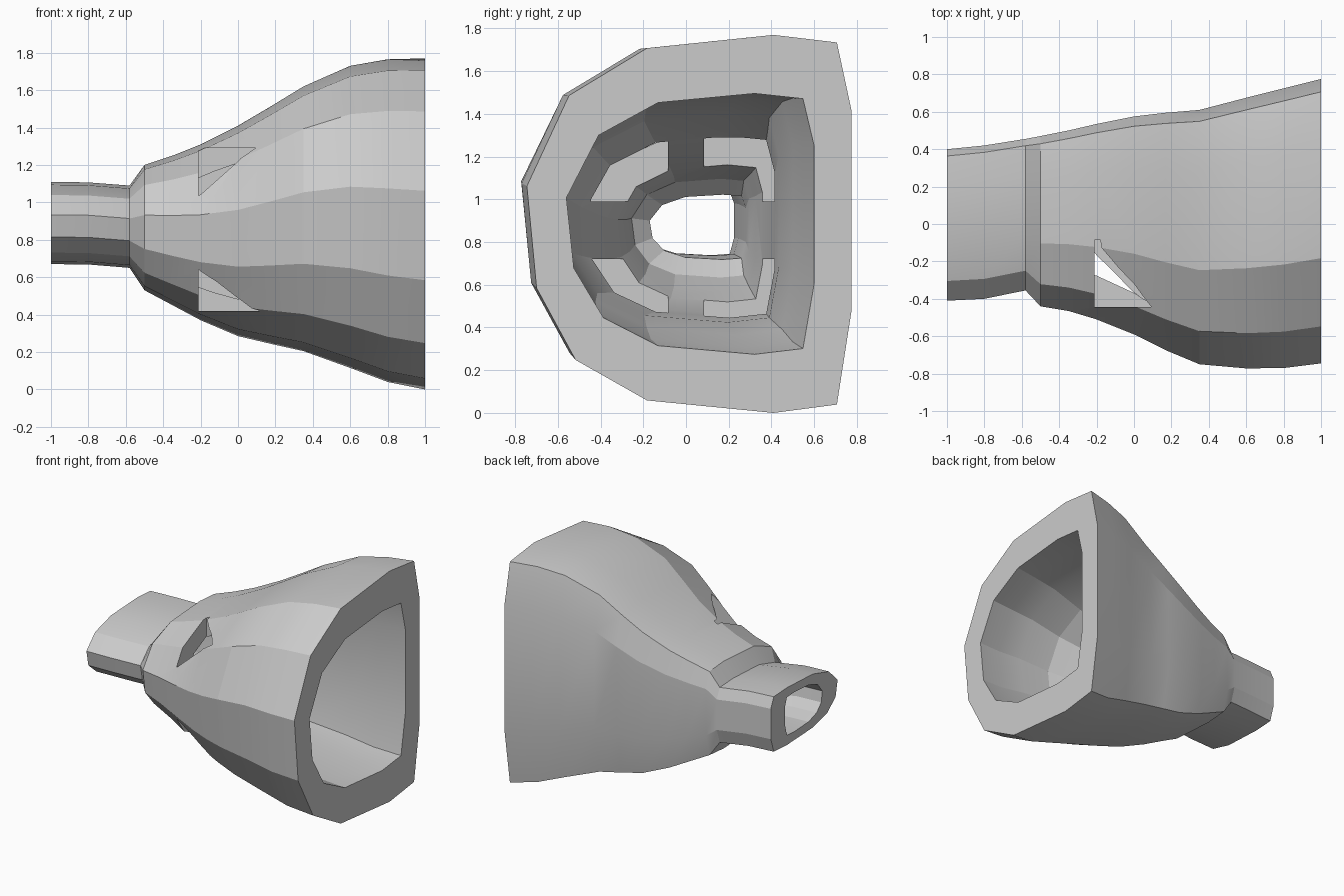
import bpy, bmesh, math

old = bpy.data.objects.get("Cube")
if old:
    bpy.data.objects.remove(old)

grey = bpy.data.materials.new("plain_grey")
grey.use_nodes = True
grey.diffuse_color = (0.6, 0.6, 0.6, 1)
grey.node_tree.nodes["Principled BSDF"].inputs["Base Color"].default_value = (0.6, 0.6, 0.6, 1)

# Twelve-sided cross-section, as fractions of width and height
PROFILE = [(0, .6), (.13, .84), (.37, .965), (.76, 1), (.955, .98), (1, .80),
           (1, .27), (.955, .022), (.76, 0), (.37, .033), (.15, .14), (.03, .33)]

# Stations along the length: x, y min, y max, z min, z max
STATIONS = [(-1, -.41, .40, .67, 1.11), (-.8, -.40, .42, .668, 1.107),
            (-.58, -.355, .455, .65, 1.09), (-.5, -.44, .47, .53, 1.2),
            (-.35, -.465, .50, .45, 1.25), (-.2, -.51, .535, .37, 1.31),
            (0, -.59, .575, .285, 1.41), (.17, -.675, .595, .245, 1.51),
            (.35, -.75, .61, .205, 1.62), (.6, -.772, .675, .115, 1.73),
            (.8, -.77, .725, .04, 1.765), (1, -.745, .775, 0, 1.77)]


def ring(bm, x, y0, y1, z0, z1):
    return [bm.verts.new((x, y0 + u * (y1 - y0), z0 + v * (z1 - z0))) for u, v in PROFILE]


def bridge(bm, a, b):
    n = len(a)
    for i in range(n):
        j = (i + 1) % n
        bm.faces.new((a[i], a[j], b[j], b[i]))


def finish(bm, name):
    bmesh.ops.recalc_face_normals(bm, faces=bm.faces)
    mesh = bpy.data.meshes.new(name)
    bm.to_mesh(mesh)
    bm.free()
    mesh.materials.append(grey)
    obj = bpy.data.objects.new(name, mesh)
    bpy.context.collection.objects.link(obj)
    return obj


# Hollow body: outer skin out, inner skin back, closed by end rims
bm = bmesh.new()
loops = [ring(bm, *s) for s in STATIONS]
for x, y0, y1, z0, z1 in reversed(STATIONS):
    inset = 0.155 * (z1 - z0)
    loops.append(ring(bm, x, y0 + .185, y1 - .175, z0 + inset, z1 - inset))
for i, loop in enumerate(loops):
    bridge(bm, loop, loops[(i + 1) % len(loops)])
body = finish(bm, "flared_tube")

# Small corner openings, cut with hidden boxes
bm = bmesh.new()
for sy in (-1, 1):
    for sz in (-1, 1):
        box = bmesh.ops.create_cube(bm, size=1)["verts"]
        bmesh.ops.scale(bm, vec=(.34, .36, .30), verts=box)
        bmesh.ops.translate(bm, vec=(-.21 + .17, sy * (.445 - .18), .855 + sz * (.435 - .15)), verts=box)
cutter = finish(bm, "corner_cutter")
cutter.hide_render = True
cutter.hide_viewport = False

cut = body.modifiers.new("corner_openings", "BOOLEAN")
cut.operation = "DIFFERENCE"
cut.solver = "EXACT"
cut.object = cutter

bpy.ops.object.select_all(action="DESELECT")
bpy.context.view_layer.objects.active = body
body.select_set(True)
bpy.ops.object.modifier_apply(modifier=cut.name)
bpy.data.objects.remove(cutter)

bpy.ops.object.shade_smooth_by_angle(angle=math.radians(14))
